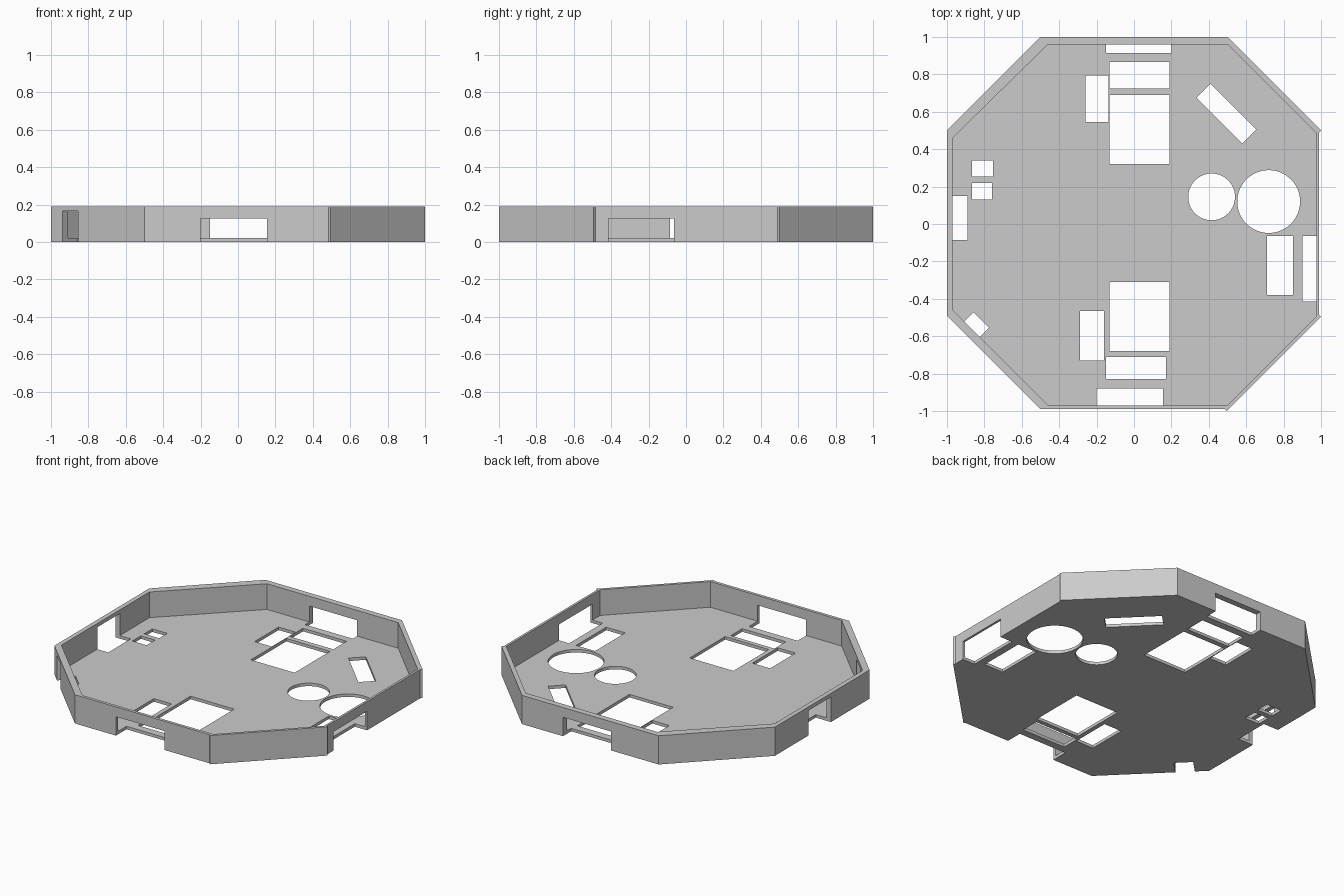
import bpy
import bmesh
from math import radians
from mathutils import Matrix

cube = bpy.data.objects.get("Cube")
if cube:
    bpy.data.objects.remove(cube, do_unlink=True)

HEIGHT, FLOOR, NOTCH, TALL_NOTCH = 0.19, 0.02, 0.125, 0.165

grey = bpy.data.materials.new("plain grey")
grey.use_nodes = True
grey.diffuse_color = (0.6, 0.6, 0.6, 1)
grey.node_tree.nodes["Principled BSDF"].inputs["Base Color"].default_value = grey.diffuse_color


def prism(name, outline, z0, z1):
    """Upright solid with the given outline."""
    bm = bmesh.new()
    face = bm.faces.new([bm.verts.new((x, y, z0)) for x, y in outline])
    top = bmesh.ops.extrude_face_region(bm, geom=[face])["geom"]
    bmesh.ops.translate(bm, vec=(0, 0, z1 - z0),
                        verts=[v for v in top if isinstance(v, bmesh.types.BMVert)])
    bmesh.ops.recalc_face_normals(bm, faces=bm.faces)
    return finish(name, bm)


def finish(name, bm):
    mesh = bpy.data.meshes.new(name)
    bm.to_mesh(mesh)
    bm.free()
    mesh.materials.append(grey)
    obj = bpy.data.objects.new(name, mesh)
    bpy.context.collection.objects.link(obj)
    return obj


def box(name, x0, x1, y0, y1, top=0.1, turn=0):
    """Box cutter from below the floor, turned about its own centre."""
    bm = bmesh.new()
    place = (Matrix.Translation(((x0 + x1) / 2, (y0 + y1) / 2, (top - 0.1) / 2))
             @ Matrix.Rotation(radians(turn), 4, "Z")
             @ Matrix.Diagonal((x1 - x0, y1 - y0, top + 0.1, 1)))
    bmesh.ops.create_cube(bm, size=1, matrix=place)
    return finish(name, bm)


def disc(name, x, y, radius):
    bm = bmesh.new()
    bmesh.ops.create_cone(bm, cap_ends=True, segments=64, radius1=radius, radius2=radius,
                          depth=0.2, matrix=Matrix.Translation((x, y, 0)))
    return finish(name, bm)


# Eight-sided body; the two left corners overhang slightly
tray = prism("tray", [(-0.5, 1), (0.5, 1), (1, 0.5), (0.99, 0.49), (0.99, -0.485),
                      (1, -0.495), (0.495, -1), (0.485, -0.99), (-0.5, -0.99),
                      (-1, -0.49), (-1, 0.5)], 0, HEIGHT)

# Hollow inside, leaving a thin floor and rim
cutters = [prism("cavity", [(-0.46, 0.96), (0.5, 0.96), (0.975, 0.485), (0.975, -0.495),
                            (0.5, -0.97), (-0.46, -0.97), (-0.97, -0.46), (-0.97, 0.46)],
                 FLOOR, 0.4)]

# Floor openings
cutters += [
    box("back_slot", -0.13, 0.19, 0.725, 0.865),
    box("back_window", -0.13, 0.19, 0.32, 0.69),
    box("back_side_slot", -0.26, -0.135, 0.545, 0.795),
    box("front_window", -0.13, 0.19, -0.68, -0.31),
    box("front_side_slot", -0.29, -0.16, -0.73, -0.465),
    box("front_slot", -0.15, 0.17, -0.83, -0.71),
    box("left_slot", 0.71, 0.85, -0.38, -0.065),
    box("right_slot_back", -0.865, -0.755, 0.255, 0.34),
    box("right_slot_front", -0.865, -0.76, 0.13, 0.22),
    box("corner_slot", 0.322, 0.668, 0.537, 0.643, turn=-45),
    disc("small_round_hole", 0.415, 0.145, 0.125),
    disc("large_round_hole", 0.72, 0.12, 0.168),
]

# Notches through the rim and the floor edge
cutters += [
    box("front_notch", -0.2, 0.155, -1.2, -0.88, NOTCH),
    box("back_notch", -0.15, 0.2, 0.915, 1.2, NOTCH),
    box("left_notch", 0.9, 1.2, -0.415, -0.065, NOTCH),
    box("right_notch", -1.2, -0.89, -0.085, 0.15, TALL_NOTCH),
    box("corner_notch", -1.022, -0.782, -0.656, -0.539, TALL_NOTCH, turn=45),
]

bpy.context.view_layer.objects.active = tray
for cutter in cutters:
    mod = tray.modifiers.new(cutter.name, "BOOLEAN")
    mod.operation = "DIFFERENCE"
    mod.solver = "EXACT"
    mod.object = cutter
    bpy.ops.object.modifier_apply(modifier=mod.name)
    bpy.data.objects.remove(cutter, do_unlink=True)
